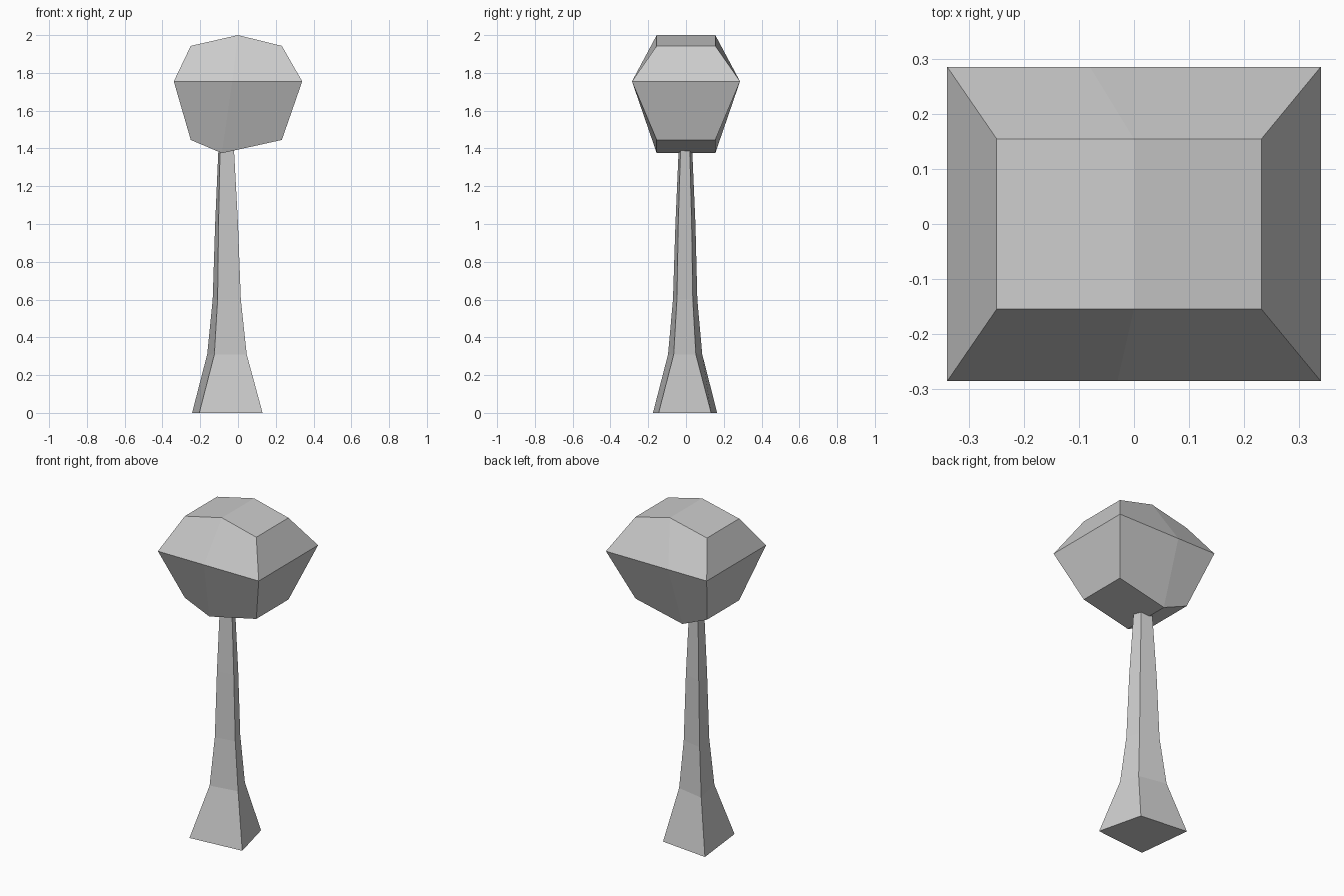
import bpy, bmesh

if "Cube" in bpy.data.objects:
    bpy.data.objects.remove(bpy.data.objects["Cube"])


def loft(name, rings, caps):
    """Stack equal-length rings upward, join with quads, close with cap faces."""
    bm = bmesh.new()
    rows = [[bm.verts.new(p) for p in ring] for ring in rings]
    n = len(rows[0])
    for low, high in zip(rows, rows[1:]):
        for i in range(n):
            j = (i + 1) % n
            bm.faces.new((low[i], low[j], high[j], high[i]))
    for row in (rows[0], rows[-1]):
        for cap in caps:
            bm.faces.new([row[i] for i in cap])
    bmesh.ops.recalc_face_normals(bm, faces=bm.faces)
    mesh = bpy.data.meshes.new(name)
    bm.to_mesh(mesh)
    bm.free()
    obj = bpy.data.objects.new(name, mesh)
    bpy.context.collection.objects.link(obj)
    return obj


def crown_ring(left, front_mid, back_mid, right, y, z_side, z_mid):
    return [(left, -y, z_side), (front_mid, -y, z_mid), (right, -y, z_side),
            (right, y, z_side), (back_mid, y, z_mid), (left, y, z_side)]


# Foliage crown: ridged underside, wide waist, ridged top
loft("tree_crown", [
    crown_ring(-0.25, -0.085, -0.085, 0.232, 0.155, 1.445, 1.375),
    crown_ring(-0.34, -0.03, -0.08, 0.34, 0.286, 1.755, 1.755),
    crown_ring(-0.25, 0.0, 0.0, 0.232, 0.155, 1.943, 2.0),
], [(0, 1, 4, 5), (1, 2, 3, 4)])

# Trunk: irregular four-sided section, flared at the foot
# height, then x of front-left, front-right, back-right, back-left, then y of each
sections = [
    (0.00, -0.205, 0.130, 0.062, -0.243, -0.175, -0.145, 0.133, 0.165),
    (0.31, -0.125, 0.046, 0.010, -0.163, -0.095, -0.065, 0.052, 0.086),
    (0.60, -0.108, 0.015, -0.010, -0.134, -0.069, -0.048, 0.036, 0.060),
    (1.00, -0.103, 0.000, -0.020, -0.121, -0.056, -0.041, 0.030, 0.050),
    (1.39, -0.095, -0.021, -0.035, -0.104, -0.039, -0.029, 0.020, 0.033),
]
loft("tree_trunk",
     [[(s[1 + i], s[5 + i], s[0]) for i in range(4)] for s in sections],
     [(0, 1, 2, 3)])
